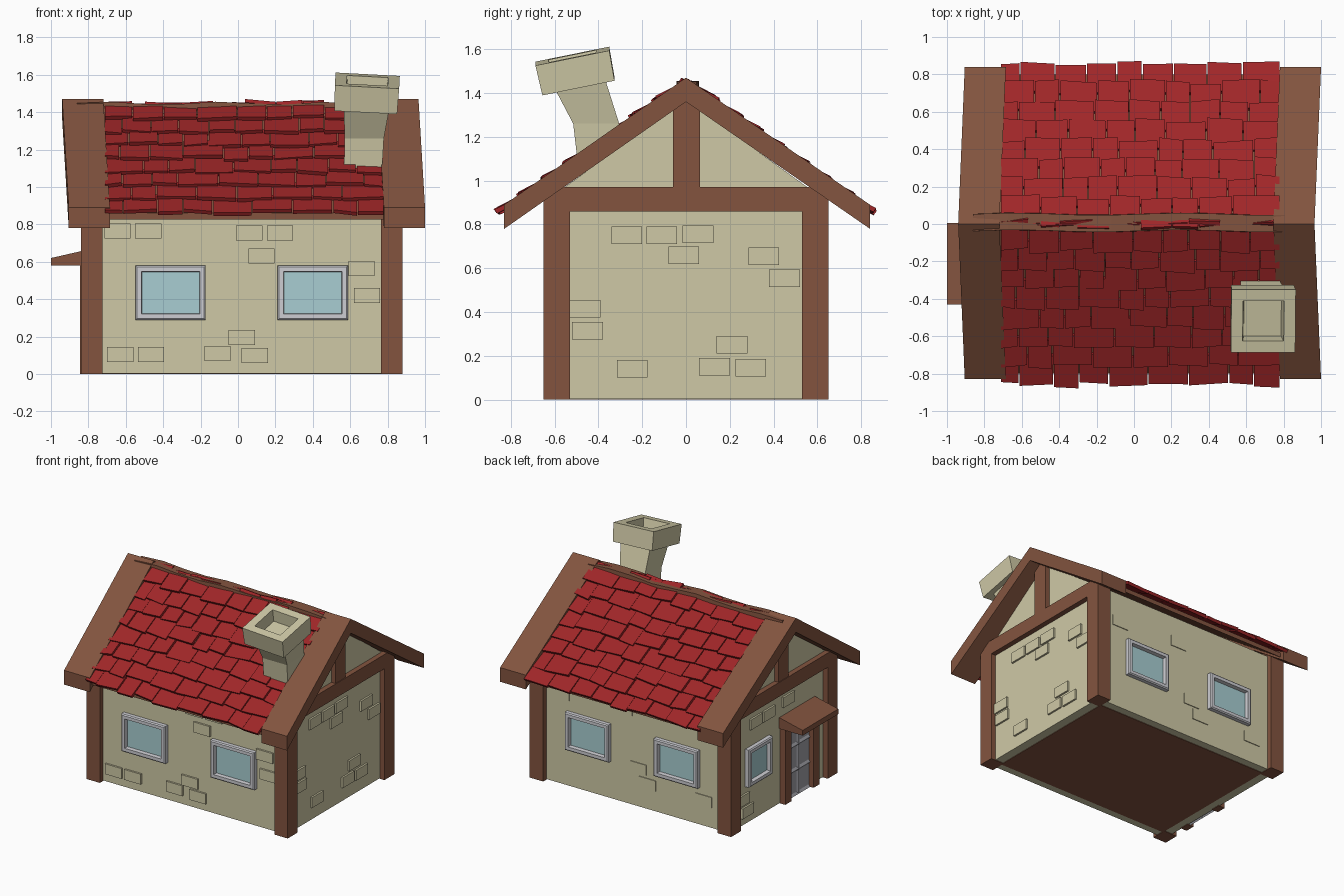
import bpy
import bmesh
import math
import random
from mathutils import Vector, Matrix

random.seed(4)
if "Cube" in bpy.data.objects:
    bpy.data.objects.remove(bpy.data.objects["Cube"], do_unlink=True)


def material(name, rgb):
    lin = [((c / 255 + 0.055) / 1.055) ** 2.4 for c in rgb] + [1]
    m = bpy.data.materials.new(name)
    m.use_nodes = True
    m.diffuse_color = lin
    bsdf = m.node_tree.nodes["Principled BSDF"]
    bsdf.inputs["Base Color"].default_value = lin
    bsdf.inputs["Roughness"].default_value = 0.9
    return m


PLASTER = material("plaster", (207, 201, 166))
WOOD = material("wood", (131, 84, 63))
TILE = material("red tile", (160, 38, 40))
FRAME = material("window frame", (205, 205, 210))
GLASS = material("glass", (168, 206, 210))
DOOR = material("door grey", (160, 160, 167))


def finish(name, bm, mat, matrix=None):
    bmesh.ops.recalc_face_normals(bm, faces=bm.faces)
    mesh = bpy.data.meshes.new(name)
    bm.to_mesh(mesh)
    bm.free()
    mesh.materials.append(mat)
    obj = bpy.data.objects.new(name, mesh)
    if matrix:
        obj.matrix_world = matrix
    bpy.context.collection.objects.link(obj)
    return obj


def add_box(bm, x0, x1, y0, y1, z0, z1):
    size = Matrix.Diagonal((x1 - x0, y1 - y0, z1 - z0, 1))
    place = Matrix.Translation(((x0 + x1) / 2, (y0 + y1) / 2, (z0 + z1) / 2))
    bmesh.ops.create_cube(bm, size=1, matrix=place @ size)


def boxes(name, mat, *specs, matrix=None):
    bm = bmesh.new()
    for s in specs:
        add_box(bm, *s)
    return finish(name, bm, mat, matrix)


def loft(name, mat, rings, cap_start=True, cap_end=True, loop=False, matrix=None):
    """Skin a list of equal-length point rings."""
    bm = bmesh.new()
    vs = [[bm.verts.new(p) for p in r] for r in rings]
    pairs = list(zip(vs, vs[1:])) + ([(vs[-1], vs[0])] if loop else [])
    for a, b in pairs:
        for i in range(len(a)):
            j = (i + 1) % len(a)
            bm.faces.new((a[i], a[j], b[j], b[i]))
    if cap_start and not loop:
        bm.faces.new(vs[0])
    if cap_end and not loop:
        bm.faces.new(vs[-1])
    return finish(name, bm, mat, matrix)


def square(x, y, z, h):
    return [(x - h, y - h, z), (x + h, y - h, z), (x + h, y + h, z), (x - h, y + h, z)]


SLOPE = 0.70
MID = 0.02            # centre of the house along x
WX, WY = 0.82, 0.61   # wall half sizes

# Walls with gables, and the floor
profile = [(-WY, 0.004), (WY, 0.004), (WY, 0.93), (0, 1.37), (-WY, 0.93)]
loft("walls", PLASTER, [[(MID + s * WX, y, z) for y, z in profile] for s in (-1, 1)])
boxes("floor", WOOD, (MID - 0.75, MID + 0.75, -0.55, 0.55, 0, 0.02))

# Corner posts, tie beams and king posts
for sx, side in ((-1, "right"), (1, "left")):
    def span(a, b):
        return sorted((MID + sx * a, MID + sx * b))
    for y0, end in ((-0.65, "front"), (0.53, "back")):
        boxes(f"{end}_{side}_post", WOOD, (*span(0.745, 0.86), y0, y0 + 0.12, 0, 0.9))
    boxes(f"{side}_tie_beam", WOOD, (*span(0.745, 0.86), -0.65, 0.65, 0.86, 0.97))
    boxes(f"{side}_king_post", WOOD, (*span(0.78, 0.855), -0.06, 0.065, 0.96, 1.38))

# Barge boards, bent slightly at the ridge
for side, x in (("right", -0.905), ("left", 0.78)):
    rings = []
    for y, shift, top in ((-0.83, 0, 0.89), (0, -0.035, 1.47), (0.84, 0, 0.89)):
        a, b = x + shift, x + shift + 0.22
        rings.append([(a, y, top - 0.11), (b, y, top - 0.11), (b, y, top), (a, y, top)])
    loft(f"{side}_barge_board", WOOD, rings)

# Roof deck under the tiles
deck = []
for y in (-0.8, 0, 0.8):
    z = 1.385 - SLOPE * abs(y)
    deck.append([(-0.75, y, z), (0.82, y, z), (0.82, y, z + 0.035), (-0.75, y, z + 0.035)])
loft("roof_deck", WOOD, deck)

# Wavy ridge beam
ridge = []
for i in range(10):
    x = -0.86 + i * 0.185
    z = 1.448 + 0.008 * math.sin(i * 1.9)
    y = 0.008 + 0.006 * math.sin(i * 1.3)
    ridge.append([(x, y - 0.05, 1.36), (x, y + 0.05, 1.36), (x, y + 0.045, z), (x, y - 0.045, z)])
loft("ridge_beam", WOOD, ridge)

# Overlapping roof tiles with uneven widths and tilts
ang = math.atan(SLOPE)
for s, side in ((-1, "front"), (1, "back")):
    down = Vector((0, s * math.cos(ang), -math.sin(ang)))
    normal = Vector((0, s * math.sin(ang), math.cos(ang)))
    across = Vector((1, 0, 0))
    apex = Vector((0, 0, 1.42))
    bm = bmesh.new()
    for row in range(8):
        x = -0.715
        first = True
        while x < 0.77:
            w = random.uniform(0.13, 0.22) * (0.6 if first and row % 2 else 1)
            if 0.78 - (x + w) < 0.08:
                w = 0.78 - x
            first = False
            low = 0.145 + row * 0.125 + random.uniform(-0.014, 0.014)
            length = 0.17
            lift = 0.02 + random.uniform(-0.004, 0.008)
            tilt, roll = 0.012, random.uniform(-0.004, 0.004)
            skew = random.uniform(-0.008, 0.008)
            centre = apex + down * (low - length / 2) + normal * lift + across * (x + w / 2)
            made = bmesh.ops.create_cube(bm, size=2)["verts"]
            for v in made:
                i, j, k = v.co
                v.co = (centre + across * i * (w / 2 - 0.003)
                        + down * (j * length / 2 + i * skew)
                        + normal * (k * 0.011 + j * tilt + i * roll))
            x += w
    finish(f"{side}_roof_tiles", bm, TILE)

# Leaning chimney with a hollow tilted cap
loft("chimney_stack", PLASTER, [square(0.665, -0.385, 1.0, 0.1),
                                square(0.675, -0.41, 1.26, 0.105),
                                square(0.69, -0.49, 1.45, 0.125)])
tilt = (Matrix.Translation((0.688, -0.505, 1.5)) @ Matrix.Rotation(math.radians(3), 4, 'Y')
        @ Matrix.Rotation(math.radians(11.5), 4, 'X'))
loft("chimney_cap", PLASTER, [square(0, 0, -0.07, 0.168), square(0, 0, 0.07, 0.172),
                              square(0, 0, 0.07, 0.11), square(0, 0, -0.02, 0.1)], matrix=tilt)


def wall_matrix(side):
    """Local x runs along the wall, local -y points outwards."""
    turn, pos = {"front": (0, (0, -WY, 0)), "back": (180, (0, WY, 0)),
                 "left": (90, (MID + WX, 0, 0)), "right": (-90, (MID - WX, 0, 0))}[side]
    return Matrix.Translation(pos) @ Matrix.Rotation(math.radians(turn), 4, 'Z')


def window(name, side, u, w=0.375, h=0.29, z=0.435):
    def rect(inset, y):
        a, b = w / 2 - inset, h / 2 - inset
        return [(u - a, y, z - b), (u + a, y, z - b), (u + a, y, z + b), (u - a, y, z + b)]
    m = wall_matrix(side)
    loft(name + "_frame", FRAME, [rect(0, 0.01), rect(0, -0.03), rect(0.008, -0.037),
                                  rect(0.032, -0.037), rect(0.036, 0.01)], loop=True, matrix=m)
    boxes(name + "_glass", GLASS, (u - w / 2 + 0.03, u + w / 2 - 0.03, -0.006, 0.002,
                                   z - h / 2 + 0.03, z + h / 2 - 0.03), matrix=m)


window("front_right_window", "front", -0.36)
window("front_left_window", "front", 0.40)
window("back_left_window", "back", -0.40)
window("back_right_window", "back", 0.36)
window("side_window", "right", -0.275, w=0.29)

# Raised bricks on each wall: position along the wall and height
bricks = {
    "front": [(-.645, .765), (-.48, .765), (.06, .755), (.225, .755), (.125, .63), (.66, .565),
              (.69, .42), (.02, .195), (-.63, .105), (-.465, .105), (-.11, .11), (.09, .1)],
    "left": [(-.27, .75), (-.11, .75), (.055, .755), (-.01, .66), (.355, .655), (.45, .555),
             (-.46, .415), (-.45, .315), (-.245, .14), (.21, .25), (.13, .15), (.295, .145)],
    "back": [(-.64, .7), (.02, .3), (.1, .2), (.58, .2), (-.1, .73)],
    "right": [(-.45, .2), (-.4, .1), (-.3, .75), (-.14, .75), (.1, .77)],
}
for side, spots in bricks.items():
    depth = 0.006 if side == "back" else 0.014
    boxes(side + "_bricks", PLASTER,
          *[(u - 0.07, u + 0.07, -depth, 0.01, z - 0.04, z + 0.04) for u, z in spots],
          matrix=wall_matrix(side))

# Panelled door
bm = bmesh.new()
bmesh.ops.create_grid(bm, x_segments=2, y_segments=3, size=1)
for v in bm.verts:
    v.co = (0.215 + v.co.x * 0.15, -0.016, 0.29 + v.co.y * 0.29)
bm.normal_update()
bmesh.ops.inset_individual(bm, faces=bm.faces[:], thickness=0.025, depth=0)
panels = [f for f in bm.faces if all(len(v.link_edges) == 3 for v in f.verts)
          and f.calc_area() < 0.02 and len({round(v.co.x, 3) for v in f.verts}) == 2
          and len({round(v.co.z, 3) for v in f.verts}) == 2]
for v in {v for f in panels for v in f.verts}:
    v.co.y += 0.012
finish("door", bm, DOOR, wall_matrix("right"))

# Door posts, lintel and sloping canopy
boxes("door_posts", WOOD, (-0.845, -0.79, -0.08, -0.005, 0, 0.6),
      (-0.845, -0.79, -0.425, -0.35, 0, 0.6))
canopy = [(-0.79, 0.58), (-0.79, 0.668), (-1.0, 0.62), (-1.0, 0.58)]
loft("door_canopy", WOOD, [[(x, y, z) for x, z in canopy] for y in (-0.43, 0.005)])
